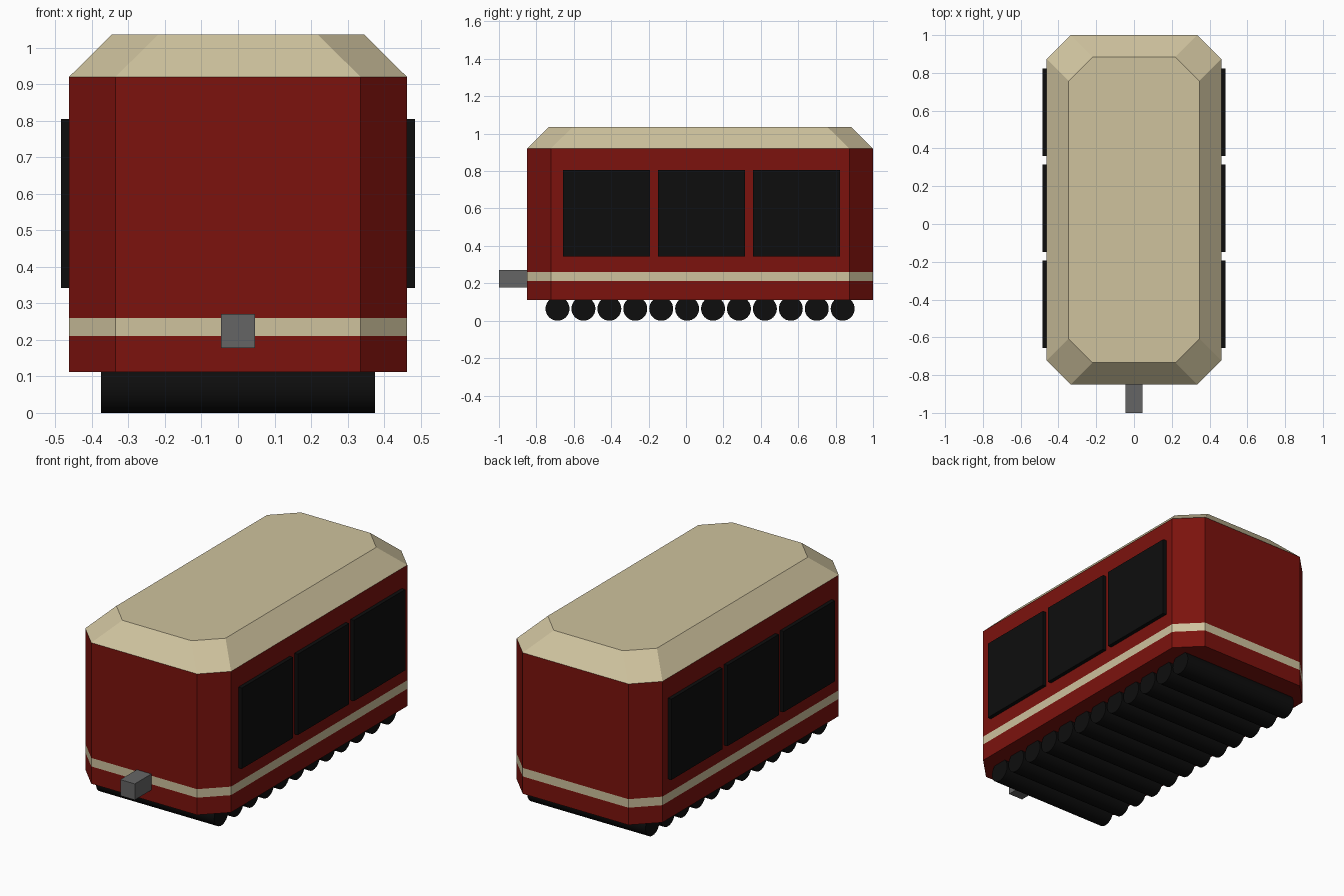
import bpy, bmesh, math

if "Cube" in bpy.data.objects:
    bpy.data.objects.remove(bpy.data.objects["Cube"])


def material(name, rgb):
    m = bpy.data.materials.new(name)
    m.diffuse_color = (*rgb, 1)
    m.use_nodes = True
    m.node_tree.nodes["Principled BSDF"].inputs["Base Color"].default_value = m.diffuse_color
    return m


red = material("red_paint", (0.2, 0.006, 0.004))
cream = material("cream_paint", (0.62, 0.54, 0.34))
black = material("black", (0.004, 0.004, 0.004))
grey = material("coupler_grey", (0.13, 0.13, 0.13))

Y0, Y1, W, CUT = -0.85, 1.0, 0.462, 0.127


def outline(inset=0.0):
    """Rectangle with cut corners, counter-clockwise."""
    x, a, b, c = W - inset, Y0 + inset, Y1 - inset, CUT
    return [(x - c, a), (x, a + c), (x, b - c), (x - c, b),
            (c - x, b), (-x, b - c), (-x, a + c), (c - x, a)]


def loft(name, levels, mats):
    """Stack outlines given as (z, inset); mats colours each band."""
    bm = bmesh.new()
    rings = [[bm.verts.new((x, y, z)) for x, y in outline(i)] for z, i in levels]
    n = len(rings[0])
    for k, (lo, hi) in enumerate(zip(rings, rings[1:])):
        for j in range(n):
            f = bm.faces.new((lo[j], lo[(j + 1) % n], hi[(j + 1) % n], hi[j]))
            f.material_index = mats[k][0]
    bm.faces.new(rings[0][::-1]).material_index = mats[0][0]
    bm.faces.new(rings[-1]).material_index = mats[-1][0]
    me = bpy.data.meshes.new(name)
    bm.to_mesh(me)
    bm.free()
    ob = bpy.data.objects.new(name, me)
    bpy.context.collection.objects.link(ob)
    me.materials.append(red)
    me.materials.append(cream)
    return ob


def box(name, lo, hi, mat):
    bpy.ops.mesh.primitive_cube_add(size=1, location=[(a + b) / 2 for a, b in zip(lo, hi)])
    ob = bpy.context.object
    ob.name = name
    ob.scale = [b - a for a, b in zip(lo, hi)]
    bpy.ops.object.transform_apply(location=False, rotation=False, scale=True)
    ob.data.materials.append(mat)
    return ob


# Body with flush stripe and sloped roof
R, C = (0,), (1,)
loft("carriage_body",
     [(0.112, 0), (0.211, 0), (0.26, 0), (0.92, 0), (1.035, 0.116)],
     [R, C, R, C])

# Side windows
for side, s in (("right", 1), ("left", -1)):
    for k in range(3):
        y = -0.657 + 0.508 * k
        xs = sorted((s * 0.44, s * 0.484))
        box(f"{side}_window_{k + 1}", (xs[0], y, 0.342), (xs[1], y + 0.464, 0.805), black)

# Row of rollers underneath
for k in range(12):
    bpy.ops.mesh.primitive_cylinder_add(vertices=32, radius=0.064, depth=0.75,
                                        location=(0, -0.687 + 0.1386 * k, 0.064),
                                        rotation=(0, math.pi / 2, 0))
    roller = bpy.context.object
    roller.name = f"roller_{k + 1}"
    roller.data.materials.append(black)
    bpy.ops.object.shade_smooth_by_angle()

# Front coupler
box("front_coupler", (-0.046, -1.0, 0.178), (0.046, -0.84, 0.27), grey)
